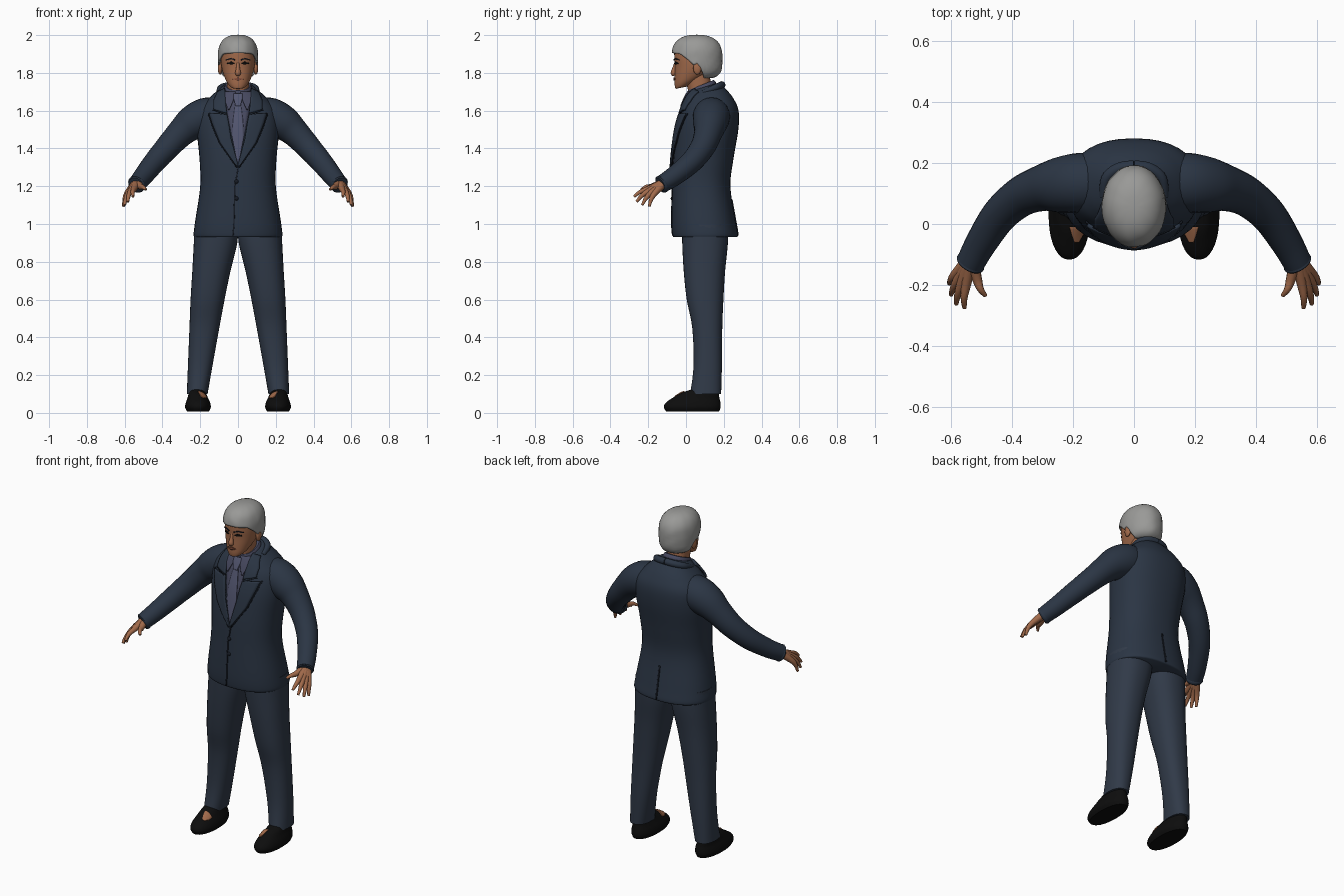
import bpy, bmesh, math
from mathutils import Vector
from mathutils.bvhtree import BVHTree

if "Cube" in bpy.data.objects:
    bpy.data.objects.remove(bpy.data.objects["Cube"])


def material(name, r, g, b):
    m = bpy.data.materials.new(name)
    m.use_nodes = True
    m.diffuse_color = (r, g, b, 1)
    node = m.node_tree.nodes["Principled BSDF"]
    node.inputs["Base Color"].default_value = (r, g, b, 1)
    node.inputs["Roughness"].default_value = 0.8
    return m


SUIT = material("navy suit", .024, .036, .058)
TROUSER = material("trouser navy", .030, .042, .065)
SEAM = material("dark seam", .008, .011, .018)
SHIRT = material("slate shirt", .062, .066, .115)
TIE = material("slate tie", .085, .092, .16)
SKIN = material("skin", .36, .145, .07)
LIPS = material("lips", .22, .07, .04)
HAIR = material("grey hair", .32, .32, .31)
BLACK = material("black", .004, .004, .004)


def finish(name, bm, mat, mirror=False, thickness=0):
    bmesh.ops.remove_doubles(bm, verts=bm.verts, dist=0.0001)
    bmesh.ops.recalc_face_normals(bm, faces=bm.faces)
    mesh = bpy.data.meshes.new(name)
    bm.to_mesh(mesh)
    bm.free()
    mesh.materials.append(mat)
    ob = bpy.data.objects.new(name, mesh)
    bpy.context.collection.objects.link(ob)
    if thickness:
        solid = ob.modifiers.new("thickness", 'SOLIDIFY')
        solid.thickness, solid.offset = thickness, 0
    if mirror:
        ob.modifiers.new("mirror", 'MIRROR').use_mirror_merge = False
    return ob


def spline(rows, n):
    """Smooth curve through tuples of any length."""
    out = []
    for i in range(len(rows) - 1):
        quad = [rows[max(i - 1, 0)], rows[i], rows[i + 1], rows[min(i + 2, len(rows) - 1)]]
        for k in range(n):
            t = k / n
            out.append([b + .5 * t * (c - a + t * (2*a - 5*b + 4*c - d + t * (3*(b - c) + d - a)))
                        for a, b, c, d in zip(*quad)])
    return out + [list(rows[-1])]


def skin_rings(rings, closed=True, caps=True):
    bm = bmesh.new()
    loops = [[bm.verts.new(p) for p in ring] for ring in rings]
    n = len(loops[0])
    for a, b in zip(loops, loops[1:]):
        for i in range(n if closed else n - 1):
            j = (i + 1) % n
            bm.faces.new((a[i], a[j], b[j], b[i]))
    if caps:
        bm.faces.new(loops[0])
        bm.faces.new(loops[-1])
    return bm


def loft(name, rows, mat, mirror=False, power=2.3, sides=36, n=5):
    """Upright loft; each row is z, centre x, half width, front y, back y, tilt."""
    rings = []
    for z, cx, rx, front, back, tilt in spline(rows, n):
        cy, ry, ring = (front + back) / 2, (back - front) / 2, []
        for k in range(sides):
            a = math.tau * k / sides
            c, s = (math.copysign(abs(v) ** (2 / power), v) for v in (math.cos(a), math.sin(a)))
            ring.append((cx + rx * c, cy + ry * s, z + tilt * ry * s))
        rings.append(ring)
    return finish(name, skin_rings(rings), mat, mirror)


def tube(name, rows, mat, mirror=False, sides=16, n=5):
    """Round tube; each row is x, y, z, radius."""
    path, rings = spline(rows, n), []
    for i, (x, y, z, r) in enumerate(path):
        tangent = Vector(path[min(i + 1, len(path) - 1)][:3]) - Vector(path[max(i - 1, 0)][:3])
        u = tangent.cross(Vector((0, .3, 1))).normalized()
        v = tangent.cross(u).normalized()
        rings.append([Vector((x, y, z)) + r * (u * math.cos(math.tau * k / sides)
                      + v * math.sin(math.tau * k / sides)) for k in range(sides)])
    return finish(name, skin_rings(rings), mat, mirror)


def ball(name, centre, size, mat, mirror=False):
    bm = bmesh.new()
    bmesh.ops.create_uvsphere(bm, u_segments=16, v_segments=10, radius=1)
    for v in bm.verts:
        v.co = Vector(centre) + v.co * Vector(size)
    return finish(name, bm, mat, mirror)


VIEWS = {'front': (lambda u, v: Vector((u, -1, v)), Vector((0, 1, 0))),
         'back': (lambda u, v: Vector((u, 1, v)), Vector((0, -1, 0))),
         'top': (lambda u, v: Vector((u, v, 1)), Vector((0, 0, -1)))}


def patch(name, target, left, right, mat, lift, side='front', mirror=False, thickness=.006):
    """Thin cloth or paint plate between two edges, laid on the target surface."""
    bm = bmesh.new()
    bm.from_mesh(target.data)
    tree = BVHTree.FromBMesh(bm)
    bm.free()
    start, ray = VIEWS[side]
    rows = []
    for i in range(len(left) - 1):
        for k in range(7 if i == len(left) - 2 else 6):
            a = Vector(left[i]).lerp(Vector(left[i + 1]), k / 6)
            b = Vector(right[i]).lerp(Vector(right[i + 1]), k / 6)
            row = []
            for c in range(7):
                o = start(*a.lerp(b, c / 6))
                hit = tree.ray_cast(o, ray)[0] or tree.find_nearest(o + ray)[0]
                row.append(hit - ray * lift)
            rows.append(row)
    return finish(name, skin_rings(rows, False, False), mat, mirror, thickness)


def seam(name, target, line, lift, side='front', mirror=False, width=.007):
    patch(name, target, line, [(x + width, z) for x, z in line], SEAM, lift, side, mirror)


# Jacket body and sleeves
jacket = loft("jacket", [
    (.93, 0, .228, -.065, .268, 0), (.945, 0, .235, -.072, .275, 0), (1.02, 0, .226, -.076, .262, 0),
    (1.2, 0, .200, -.072, .235, 0), (1.35, 0, .204, -.066, .252, 0), (1.5, 0, .218, -.048, .277, 0),
    (1.6, 0, .208, -.022, .278, 0), (1.66, 0, .160, -.003, .250, .05),
    (1.70, 0, .115, .012, .210, .15), (1.725, 0, .082, .022, .170, .3)], SUIT)
tube("sleeves", [
    (.08, .135, 1.585, .085), (.17, .135, 1.57, .098), (.24, .128, 1.535, .092), (.30, .118, 1.485, .076),
    (.37, .09, 1.41, .066), (.44, .03, 1.33, .059), (.50, -.06, 1.255, .052),
    (.535, -.125, 1.213, .047)], SUIT, True, 24)
tube("sleeve_hems", [(.532, -.12, 1.217, .046), (.537, -.129, 1.21, .049), (.541, -.136, 1.206, .043)],
     SUIT, True, 24)

# Shirt, tie, collars and lapels
patch("shirt_front", jacket, [(-.075, 1.70), (-.06, 1.6), (-.003, 1.315)],
      [(.075, 1.70), (.06, 1.6), (.003, 1.315)], SHIRT, .002)
patch("tie", jacket, [(-.014, 1.64), (-.026, 1.55), (-.032, 1.46), (-.002, 1.32)],
      [(.014, 1.64), (.026, 1.55), (.032, 1.46), (.002, 1.32)], TIE, .007)
patch("tie_knot", jacket, [(-.024, 1.69), (-.024, 1.665), (-.013, 1.625)],
      [(.024, 1.69), (.024, 1.665), (.013, 1.625)], TIE, .013)
loft("shirt_collar", [(1.67, 0, .080, .012, .175, .35), (1.72, 0, .074, .008, .158, .4),
                      (1.735, 0, .066, .010, .146, .4)], SHIRT)
patch("shirt_collar_points", jacket, [(.012, 1.70), (.024, 1.655), (.045, 1.605)],
      [(.078, 1.70), (.07, 1.655), (.052, 1.605)], SHIRT, .012, mirror=True)
patch("jacket_collar", jacket, [(.068, 1.715), (.066, 1.65), (.058, 1.585)],
      [(.105, 1.70), (.128, 1.65), (.128, 1.605)], SUIT, .012, mirror=True, thickness=.012)
lapel_edge = [(.152, 1.585), (.135, 1.53), (.095, 1.43), (.004, 1.30)]
patch("lapels", jacket, [(.058, 1.58), (.05, 1.54), (.036, 1.45), (0, 1.315)],
      lapel_edge, SUIT, .012, mirror=True, thickness=.012)
seam("lapel_seams", jacket, lapel_edge, .006, mirror=True)
seam("notch_seams", jacket, [(.06, 1.578), (.128, 1.603)], .016, mirror=True)
tube("back_collar", [(.10, .09, 1.695, .014), (.09, .15, 1.72, .018), (.05, .182, 1.733, .019),
                     (0, .19, 1.737, .019)], SUIT, True)

# Jacket front edge, back vent and buttons
seam("front_edge", jacket, [(0, 1.31), (-.02, 1.2), (-.025, 1.0), (-.03, .94)], .001)
seam("back_vent", jacket, [(0, 1.13), (0, .94)], .001, 'back', width=.009)
for i, z in enumerate((1.225, 1.135)):
    ball(f"button_{i + 1}", (-.008, -.073, z), (.011, .008, .011), SEAM)

# Trousers
loft("trousers", [
    (1.0, .115, .115, -.02, .222, 0), (.9, .119, .115, -.02, .222, 0), (.75, .141, .101, -.012, .207, 0),
    (.6, .161, .090, .004, .198, 0), (.45, .178, .079, .033, .192, 0), (.25, .200, .065, .040, .190, 0),
    (.10, .216, .055, .022, .186, 0)], TROUSER, True)

# Shoes with bare insteps
shoe = loft("shoes", [
    (.008, .212, .058, -.105, .175, 0), (.03, .212, .068, -.117, .183, 0), (.055, .212, .064, -.106, .182, 0),
    (.08, .213, .054, -.06, .178, -.05), (.10, .215, .047, -.015, .175, -.1),
    (.125, .216, .040, .03, .17, 0)], BLACK, True, 2.2)
patch("insteps", shoe, [(.165, -.01), (.168, -.035), (.182, -.06)],
      [(.212, -.01), (.205, -.035), (.196, -.06)], SKIN, .003, 'top', True)

# Hands: each finger runs from the wrist through its knuckle to the tip
FINGERS = {"index": ((.550, -.195, 1.187), (.556, -.275, 1.145)),
           "middle": ((.564, -.188, 1.180), (.583, -.262, 1.118)),
           "ring": ((.575, -.177, 1.172), (.600, -.232, 1.100)),
           "little": ((.584, -.163, 1.166), (.606, -.195, 1.093)),
           "thumb": ((.515, -.180, 1.198), (.487, -.235, 1.182))}
for name, (knuckle, tip) in FINGERS.items():
    bend = Vector(knuckle).lerp(Vector(tip), .55) + Vector((.004, -.003, .006))
    tube(name + "_fingers", [(.535, -.11, 1.222, .024), (*knuckle, .0165), (*bend, .0115),
                             (*tip, .007)], SKIN, True, 10, 4)

# Neck and head
loft("neck", [(1.62, 0, .058, .03, .16, 0), (1.72, 0, .058, .008, .135, 0), (1.8, 0, .06, -.01, .125, 0)], SKIN)
head = loft("head", [
    (1.722, 0, .022, -.045, .0, .2), (1.73, 0, .040, -.055, .035, .3), (1.755, 0, .060, -.060, .08, .25),
    (1.79, 0, .076, -.060, .12, .1), (1.83, 0, .087, -.059, .15, 0), (1.88, 0, .092, -.062, .168, 0),
    (1.93, 0, .088, -.058, .165, 0), (1.97, 0, .06, -.025, .13, 0)], SKIN, power=2.15)
tube("nose", [(0, -.054, 1.855, .007), (0, -.062, 1.825, .010), (0, -.066, 1.80, .015),
              (0, -.060, 1.788, .010)], SKIN)
ball("ears", (.095, .06, 1.825), (.012, .022, .034), SKIN, True)
patch("eyes", head, [(.018, 1.85), (.035, 1.86), (.055, 1.853)],
      [(.018, 1.848), (.035, 1.845), (.055, 1.848)], BLACK, .001)
patch("eyes_right", head, [(-.018, 1.85), (-.035, 1.86), (-.055, 1.853)],
      [(-.018, 1.848), (-.035, 1.845), (-.055, 1.848)], BLACK, .001)
patch("eyebrows", head, [(.016, 1.872), (.04, 1.879), (.064, 1.870)],
      [(.016, 1.866), (.04, 1.873), (.064, 1.866)], SEAM, .002, mirror=True)
patch("mouth", head, [(-.027, 1.768), (0, 1.775), (.027, 1.768)],
      [(-.027, 1.766), (0, 1.760), (.027, 1.766)], LIPS, .003)

# Hair cap, trimmed along a hairline that runs fringe, temple, ear, nape
HAIRLINE = [(-1, 1.905), (-.65, 1.90), (-.35, 1.868), (-.12, 1.84), (.05, 1.855), (.25, 1.80), (.4, 1.776), (1, 1.776)]


def hairline(s):
    for (a, za), (b, zb) in zip(HAIRLINE, HAIRLINE[1:]):
        if s <= b:
            return za + (zb - za) * (s - a) / (b - a)
    return HAIRLINE[-1][1]


rings = []
for i in range(19):
    ring = []
    for k in range(48):
        c, s = math.cos(math.tau * k / 48), math.sin(math.tau * k / 48)
        t = math.cos(math.acos((hairline(s) - 1.885) / .113) * i / 18)
        p = 2.5 if t > 0 else 4
        f = max(0, 1 - abs(t) ** p) ** (1 / p)
        f *= 1 + .012 * math.sin(9 * c + 5 * t) * math.sin(7 * s - 6 * t)
        ring.append((.102 * c * f, .058 + .131 * s * f, 1.885 + .113 * t))
    rings.append(ring)
hair = finish("hair", skin_rings(rings, caps=False), HAIR, thickness=.008)

# Smooth shading with sharp hems
bpy.ops.object.select_all(action='DESELECT')
for ob in bpy.context.collection.objects:
    if ob.type == 'MESH':
        ob.select_set(True)
        bpy.context.view_layer.objects.active = ob
bpy.ops.object.shade_smooth_by_angle(angle=math.radians(50))
